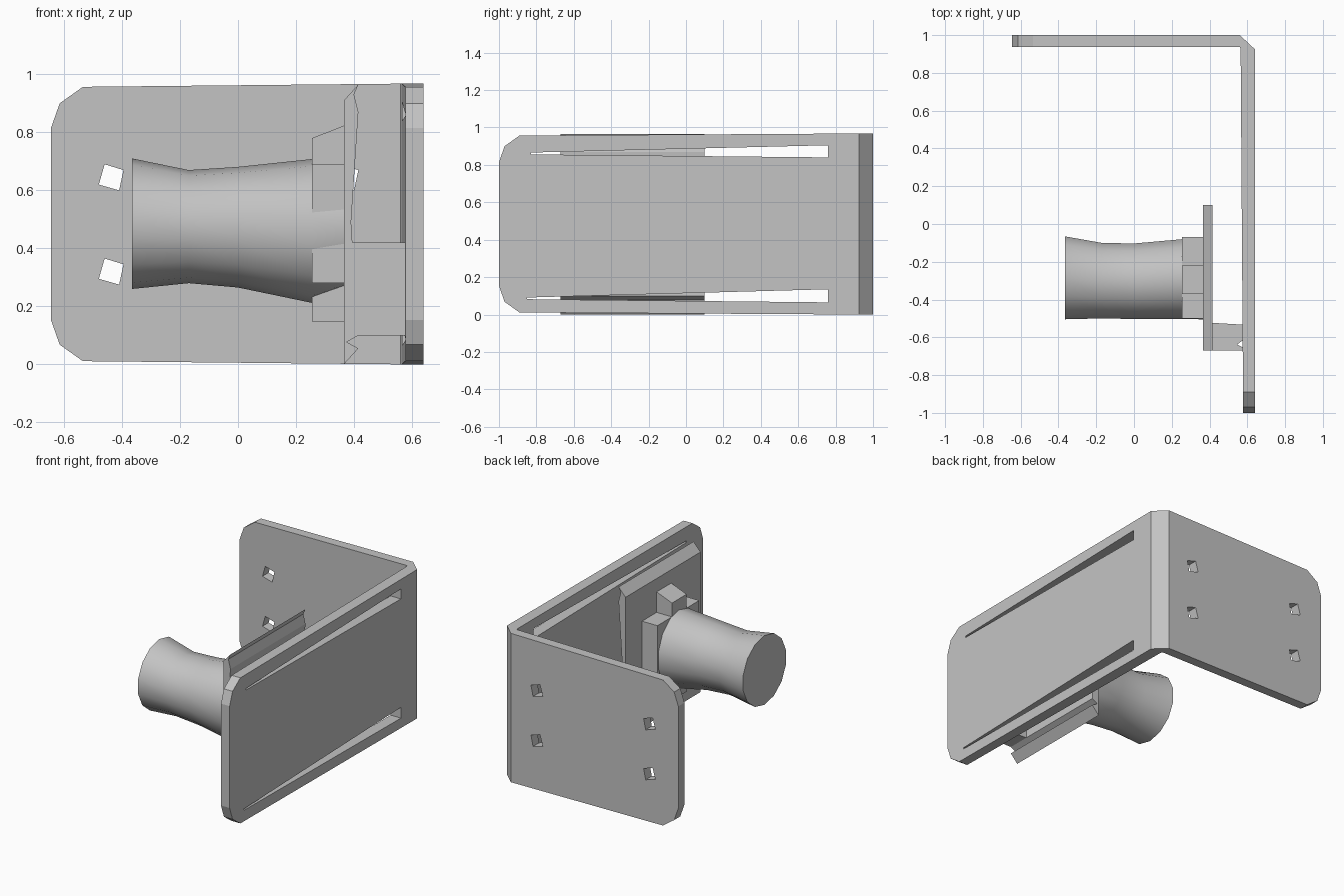
import bpy, bmesh, math

if "Cube" in bpy.data.objects:
    bpy.data.objects.remove(bpy.data.objects["Cube"], do_unlink=True)

GRAY = (0.55, 0.55, 0.55, 1)
steel = bpy.data.materials.new("plain gray")
steel.use_nodes = True
steel.diffuse_color = GRAY
steel.node_tree.nodes["Principled BSDF"].inputs["Base Color"].default_value = GRAY


def loft(name, rings):
    """Skin a list of equal-sized point rings and cap both ends."""
    bm = bmesh.new()
    rows = [[bm.verts.new(p) for p in ring] for ring in rings]
    n = len(rows[0])
    for a, b in zip(rows, rows[1:]):
        for i in range(n):
            j = (i + 1) % n
            bm.faces.new((a[i], a[j], b[j], b[i]))
    bm.faces.new(rows[0][::-1])
    bm.faces.new(rows[-1])
    bmesh.ops.recalc_face_normals(bm, faces=bm.faces)
    mesh = bpy.data.meshes.new(name)
    bm.to_mesh(mesh)
    bm.free()
    obj = bpy.data.objects.new(name, mesh)
    bpy.context.collection.objects.link(obj)
    mesh.materials.append(steel)
    return obj


def prism(name, profile, axis, lo, hi):
    """Extrude a 2D profile along an axis; the profile uses the other two axes in order."""
    def place(p, d):
        q = list(p)
        q.insert("xyz".index(axis), d)
        return q
    return loft(name, [[place(p, d) for p in profile] for d in (lo, hi)])


def cut(obj, cutters):
    bpy.context.view_layer.objects.active = obj
    for c in cutters:
        c.hide_render = True
        mod = obj.modifiers.new("cut", "BOOLEAN")
        mod.operation, mod.solver, mod.object = "DIFFERENCE", "EXACT", c
        bpy.ops.object.modifier_apply(modifier=mod.name)
        bpy.data.objects.remove(c, do_unlink=True)


def plate_outline(start, end):
    """Plate with two-step chamfered corners at its free end."""
    top = [(start, 0.815), (start + 0.03, 0.9), (start + 0.11, 0.957), (end, 0.968)]
    return top + [(u, 0.968 - z) for u, z in reversed(top)]


# Long side plate with two tapering slots, inner face leaning slightly
side = prism("side_plate", plate_outline(-1, 0.925), "x", 0.57, 0.64)
for v in side.data.vertices:
    if v.co.x < 0.6:
        v.co.x = 0.578 - 0.007 * (v.co.y + 1)
slots = [
    [(-0.83, 0.866), (0.76, 0.905), (0.76, 0.84), (-0.83, 0.856)],
    [(-0.85, 0.091), (0.76, 0.135), (0.76, 0.065), (-0.85, 0.082)],
]
cut(side, [prism("slot_cutter", s, "x", 0.5, 0.7) for s in slots])

# Back plate with four skewed bolt holes
back = prism("back_plate", plate_outline(-0.645, 0.56), "y", 0.937, 1)
hole = [(-0.02, 0.045), (0.045, 0.025), (0.03, -0.045), (-0.04, -0.025)]
cut(back, [prism("hole_cutter", [(x + u, z + w) for u, w in hole], "y", 0.9, 1.1)
           for x in (-0.44, 0.37) for z in (0.645, 0.32)])

# Chamfered bend joining the plates
prism("bend", [(0.56, 1), (0.64, 0.925), (0.565, 0.925), (0.56, 0.937)], "z", 0, 0.968)

# Motor mounting plate with sloping ends and hollowed outer face
prism("mount_plate", [(0.365, 0), (0.365, 0.91), (0.415, 0.965), (0.4, 0.93), (0.415, 0.87),
                      (0.39, 0.49), (0.415, 0.1), (0.375, 0.077), (0.415, 0.055)],
      "y", -0.67, 0.1)

# Guide block between mount and side plate, with a small notch
prism("guide_block", [(0.39, -0.67), (0.578, -0.67), (0.578, -0.655), (0.545, -0.638),
                      (0.578, -0.615), (0.578, -0.533), (0.39, -0.522)], "z", 0.1, 0.42)

# Motor body: waisted barrel along x, (x, y centre, z centre, y radius, z radius)
SIDES = 14
stations = [(-0.365, -0.285, 0.485, 0.225, 0.225), (-0.17, -0.3, 0.475, 0.205, 0.195),
            (0, -0.303, 0.473, 0.205, 0.208), (0.255, -0.292, 0.46, 0.217, 0.248),
            (0.37, -0.29, 0.475, 0.22, 0.22)]
motor = loft("motor_body", [
    [(x, cy + ry * math.cos(math.tau * (i + 0.5) / SIDES),
      cz + rz * math.sin(math.tau * (i + 0.5) / SIDES)) for i in range(SIDES)]
    for x, cy, cz, ry, rz in stations])
bpy.ops.object.select_all(action="DESELECT")
motor.select_set(True)
bpy.context.view_layer.objects.active = motor
bpy.ops.object.shade_smooth_by_angle(angle=math.radians(32))

# Motor flange: side cheeks plus top and bottom lugs
for name, lo, hi in (("left", -0.22, -0.07), ("right", -0.5, -0.37)):
    prism("flange_cheek_" + name, [(0.255, 0.28), (0.255, 0.69), (0.37, 0.69), (0.37, 0.28)],
          "y", lo, hi)
prism("flange_lug_top", [(0.255, 0.6), (0.255, 0.78), (0.37, 0.825), (0.37, 0.6)],
      "y", -0.37, -0.22)
prism("flange_lug_bottom", [(0.255, 0.147), (0.255, 0.3), (0.37, 0.3), (0.37, 0.147)],
      "y", -0.37, -0.22)
